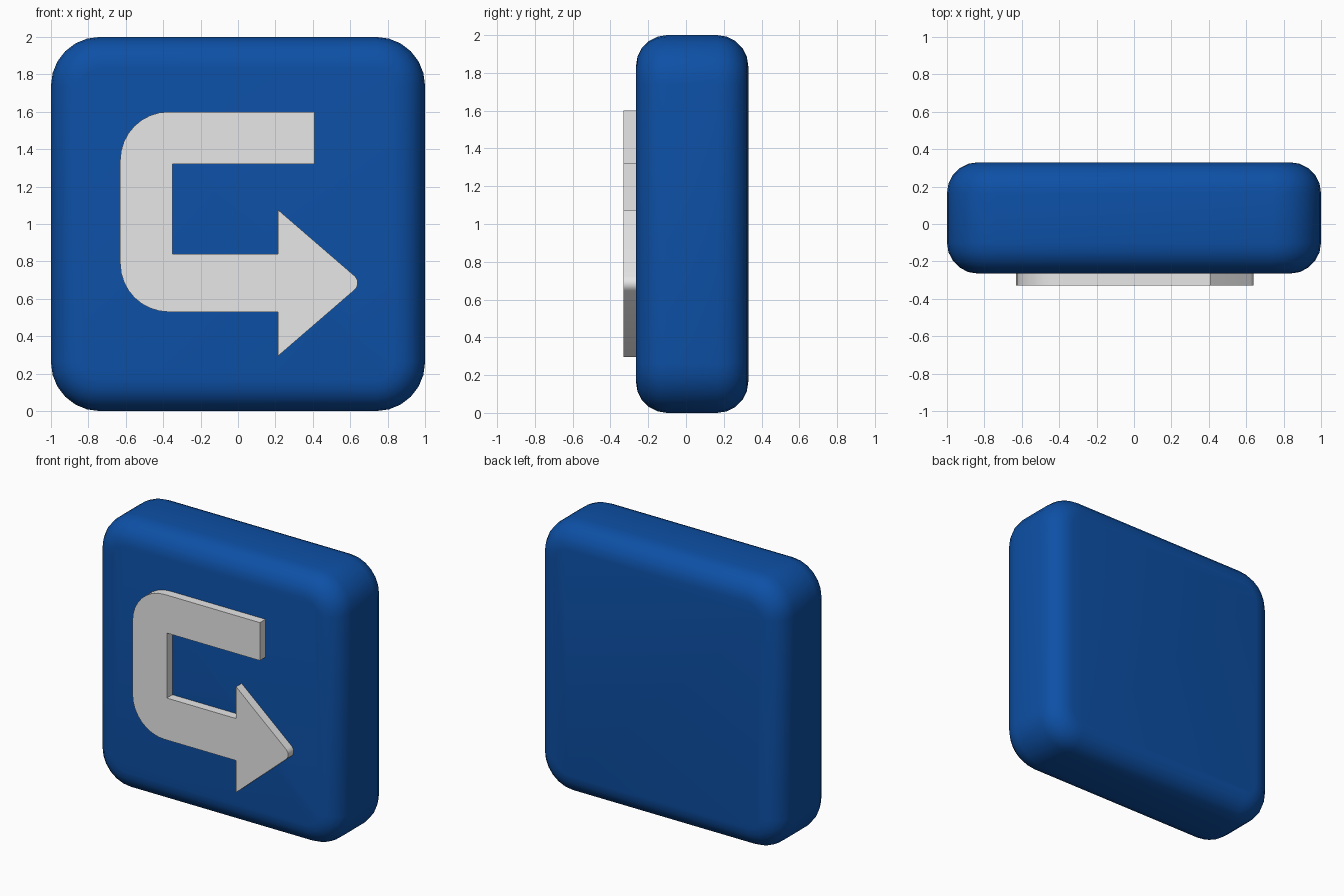
import bpy, bmesh, math

if "Cube" in bpy.data.objects:
    bpy.data.objects.remove(bpy.data.objects["Cube"])


def material(name, colour):
    m = bpy.data.materials.new(name)
    m.diffuse_color = (*colour, 1)
    m.use_nodes = True
    m.node_tree.nodes["Principled BSDF"].inputs["Base Color"].default_value = m.diffuse_color
    return m


def arc(cx, cz, r, a0, a1, n):
    return [(cx + r * math.cos(math.radians(a0 + (a1 - a0) * i / n)),
             cz + r * math.sin(math.radians(a0 + (a1 - a0) * i / n)))
            for i in range(n + 1)]


def slab(name, outline, y0, y1, mat, rim=0, segments=5):
    """Extrude an x-z outline from y0 to y1, optionally rounding its rims."""
    bm = bmesh.new()
    face = bm.faces.new([bm.verts.new((x, y0, z)) for x, z in outline])
    ext = bmesh.ops.extrude_face_region(bm, geom=[face], use_keep_orig=True)
    for v in ext["geom"]:
        if isinstance(v, bmesh.types.BMVert):
            v.co.y = y1
    bmesh.ops.recalc_face_normals(bm, faces=bm.faces[:])
    if rim:
        edges = [e for e in bm.edges
                 if abs(e.verts[0].co.y - e.verts[1].co.y) < 1e-5]
        bmesh.ops.bevel(bm, geom=edges, offset=rim, segments=segments,
                        profile=0.5, affect='EDGES')
    me = bpy.data.meshes.new(name)
    bm.to_mesh(me)
    bm.free()
    me.materials.append(mat)
    ob = bpy.data.objects.new(name, me)
    bpy.context.collection.objects.link(ob)
    bpy.ops.object.select_all(action='DESELECT')
    ob.select_set(True)
    bpy.context.view_layer.objects.active = ob
    bpy.ops.object.shade_smooth_by_angle(angle=math.radians(32))
    return ob


blue = material("blue", (0.004, 0.08, 0.38))
white = material("white", (0.8, 0.8, 0.8))

# Rounded square block
R = 0.26
square = []
for i, (sx, sz) in enumerate([(1, 1), (-1, 1), (-1, -1), (1, -1)]):
    square += arc(sx * (1 - R), 1 + sz * (1 - R), R, 90 * i, 90 * i + 90, 6)
slab("block", square, -0.265, 0.33, blue, rim=0.165)

# Raised hooked arrow on the front
arrow = [(0.41, 1.32), (0.41, 1.6)]
arrow += arc(-0.37, 1.34, 0.26, 90, 180, 8)     # upper bend
arrow += arc(-0.37, 0.79, 0.26, 180, 270, 8)    # lower bend
arrow += [(0.215, 0.53), (0.215, 0.295)]
arrow += arc(0.59, 0.685, 0.05, -50, 50, 6)     # blunt tip
arrow += [(0.215, 1.075), (0.215, 0.84), (-0.35, 0.84), (-0.35, 1.32)]
slab("arrow", arrow, -0.33, -0.26, white)
